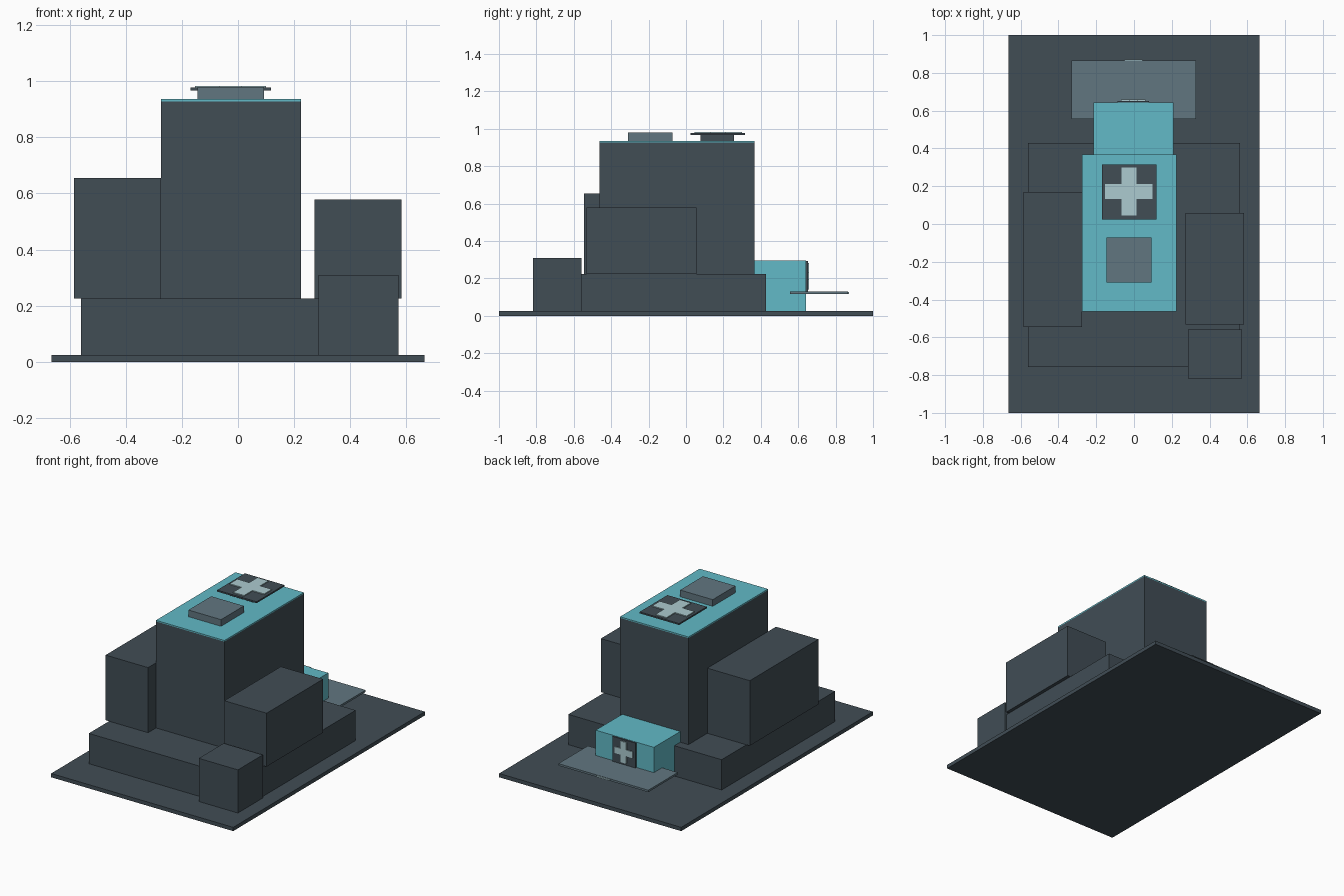
import bpy
import bmesh

old = bpy.data.objects.get("Cube")
if old:
    bpy.data.objects.remove(old, do_unlink=True)


def linear(c):
    c /= 255
    return c / 12.92 if c <= 0.04045 else ((c + 0.055) / 1.055) ** 2.4


def material(name, r, g, b):
    colour = (linear(r), linear(g), linear(b), 1)
    mat = bpy.data.materials.new(name)
    mat.use_nodes = True
    mat.diffuse_color = colour
    shader = mat.node_tree.nodes["Principled BSDF"]
    shader.inputs["Base Color"].default_value = colour
    shader.inputs["Roughness"].default_value = 0.8
    return mat


slate = material("dark slate", 65, 77, 85)
teal = material("teal", 98, 186, 199)
grey = material("blue grey", 97, 118, 128)
pale = material("pale blue", 172, 203, 208)


def finish(name, bm, mat):
    bmesh.ops.recalc_face_normals(bm, faces=bm.faces)
    mesh = bpy.data.meshes.new(name)
    bm.to_mesh(mesh)
    bm.free()
    mesh.materials.append(mat)
    obj = bpy.data.objects.new(name, mesh)
    bpy.context.collection.objects.link(obj)
    return obj


def box(name, mat, xs, ys, zs):
    """Box given by its lower and upper limit on each axis."""
    bm = bmesh.new()
    bmesh.ops.create_cube(bm, size=1)
    for v in bm.verts:
        for i, (low, high) in enumerate((xs, ys, zs)):
            v.co[i] = high if v.co[i] > 0 else low
    return finish(name, bm, mat)


def cross(name, mat, half_x, half_y, arm, depth):
    """Flat plus-shaped plate, extruded upward from its local origin."""
    a = arm / 2
    quarter = [(half_x, a), (a, a), (a, half_y)]
    outline = []
    for sx, sy in ((1, 1), (-1, 1), (-1, -1), (1, -1)):
        points = quarter if sx * sy > 0 else quarter[::-1]
        outline += [(sx * x, sy * y, 0) for x, y in points]
    bm = bmesh.new()
    face = bm.faces.new([bm.verts.new(p) for p in outline])
    top = bmesh.ops.extrude_face_region(bm, geom=[face])["geom"]
    verts = [g for g in top if isinstance(g, bmesh.types.BMVert)]
    bmesh.ops.translate(bm, verts=verts, vec=(0, 0, depth))
    return finish(name, bm, mat)


# Ground slab and building masses
box("ground_slab", slate, (-0.665, 0.665), (-1, 1), (0, 0.025))
box("podium", slate, (-0.56, 0.56), (-0.757, 0.428), (0.025, 0.225))
box("tower", slate, (-0.275, 0.225), (-0.463, 0.367), (0.225, 0.928))
box("right_wing", slate, (-0.585, -0.275), (-0.546, 0.17), (0.225, 0.655))
box("left_wing", slate, (0.273, 0.582), (-0.533, 0.057), (0.225, 0.578))
box("corner_annex", slate, (0.286, 0.572), (-0.818, -0.558), (0.025, 0.31))

# Roof covering, plant box and landing pad
box("tower_roof", teal, (-0.275, 0.225), (-0.463, 0.367), (0.928, 0.936))
box("roof_plant_box", grey, (-0.145, 0.093), (-0.31, -0.072), (0.936, 0.98))
box("landing_pad_base", slate, (-0.118, 0.066), (0.078, 0.256), (0.936, 0.967))
box("landing_pad", slate, (-0.17, 0.118), (0.025, 0.315), (0.967, 0.977))
pad_cross = cross("landing_pad_cross", pale, 0.126, 0.127, 0.08, 0.006)
pad_cross.location = (-0.027, 0.172, 0.977)

# Rear entrance with canopy and sign
box("entrance_block", teal, (-0.215, 0.21), (0.36, 0.642), (0.025, 0.296))
box("entrance_canopy", grey, (-0.33, 0.327), (0.557, 0.865), (0.116, 0.129))
box("canopy_trim", pale, (-0.05, 0.045), (0.865, 0.871), (0.118, 0.127))
box("entrance_sign", slate, (-0.087, 0.08), (0.642, 0.652), (0.129, 0.294))
sign_cross = cross("entrance_sign_cross", pale, 0.065, 0.07, 0.042, 0.006)
sign_cross.rotation_euler.x = -1.570796
sign_cross.location = (-0.003, 0.652, 0.212)
